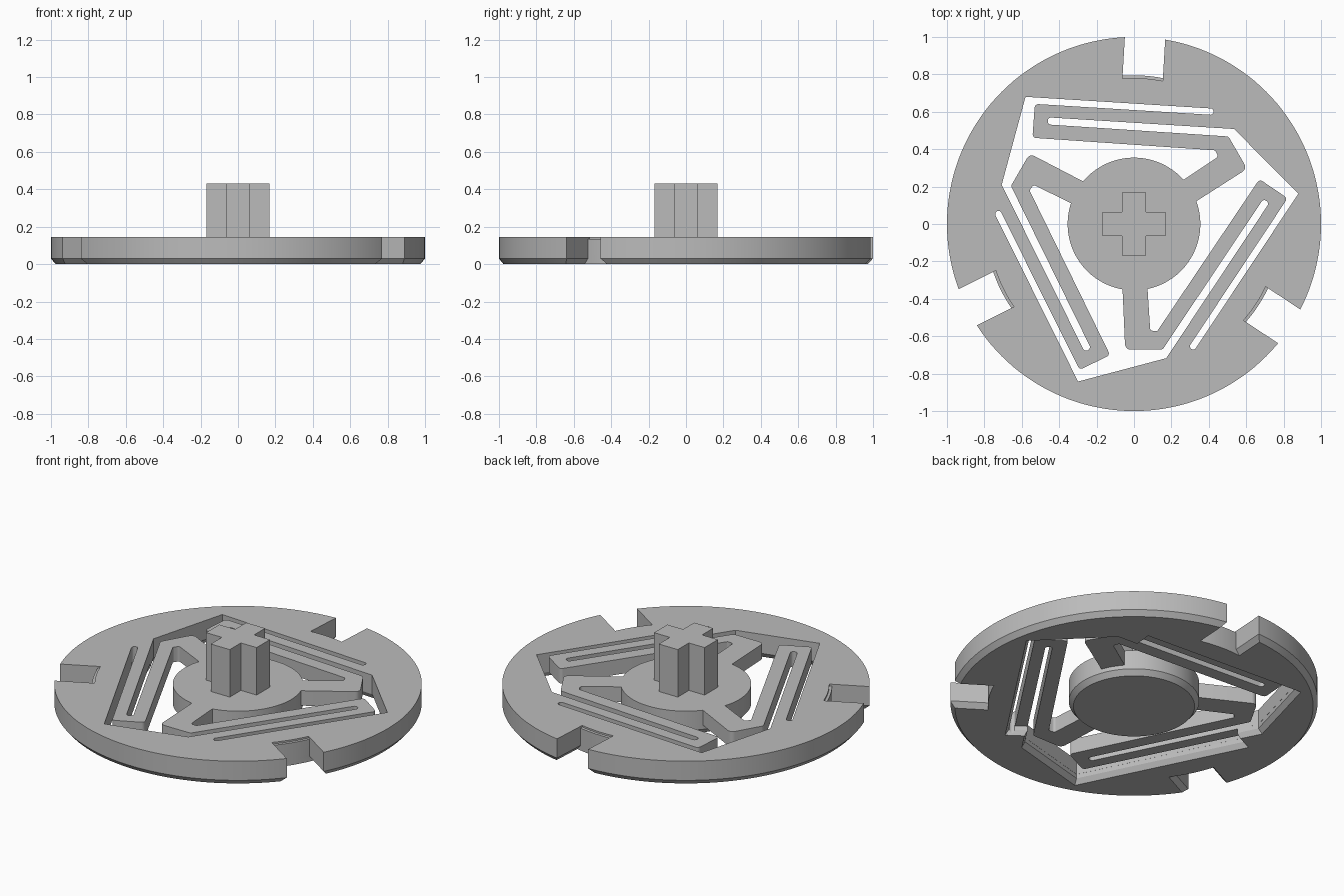
import bpy, bmesh, math
from mathutils import Vector, Matrix

if "Cube" in bpy.data.objects:
    bpy.data.objects.remove(bpy.data.objects["Cube"], do_unlink=True)

TOP, CHAMFER, ARM_UNDERSIDE, HUB_R = 0.145, 0.025, 0.055, 0.355

grey = bpy.data.materials.new("plain grey")
grey.use_nodes = True
grey.diffuse_color = (0.5, 0.5, 0.5, 1)
grey.node_tree.nodes["Principled BSDF"].inputs["Base Color"].default_value = (0.5, 0.5, 0.5, 1)


def loft(name, levels):
    """Closed solid through (z, outline) levels with equal point counts."""
    bm = bmesh.new()
    rings = [[bm.verts.new((p[0], p[1], z)) for p in pts] for z, pts in levels]
    n = len(rings[0])
    for a, b in zip(rings, rings[1:]):
        for i in range(n):
            j = (i + 1) % n
            bm.faces.new((a[i], a[j], b[j], b[i]))
    bm.faces.new(rings[0][::-1])
    bm.faces.new(rings[-1])
    bmesh.ops.recalc_face_normals(bm, faces=bm.faces)
    mesh = bpy.data.meshes.new(name)
    bm.to_mesh(mesh)
    bm.free()
    mesh.materials.append(grey)
    obj = bpy.data.objects.new(name, mesh)
    bpy.context.collection.objects.link(obj)
    return obj


def combine(target, tool, operation):
    mod = target.modifiers.new(operation.lower(), 'BOOLEAN')
    mod.operation, mod.solver, mod.object = operation, 'EXACT', tool
    bpy.context.view_layer.objects.active = target
    bpy.ops.object.modifier_apply(modifier=mod.name)
    bpy.data.objects.remove(tool, do_unlink=True)


def turn(pts, degrees):
    rot = Matrix.Rotation(math.radians(degrees), 2)
    return [rot @ Vector(p[:2]) for p in pts]


def scaled(pts, s):
    return [Vector(p) * s for p in pts]


def circle(r, n):
    return [(r * math.cos(math.tau * i / n), r * math.sin(math.tau * i / n)) for i in range(n)]


def rounded(corners, steps=5):
    """Fillet each (x, y, radius) corner of an outline."""
    out = []
    for i, (x, y, r) in enumerate(corners):
        p = Vector((x, y))
        if not r:
            out.append(p)
            continue
        a = (Vector(corners[i - 1][:2]) - p).normalized()
        b = (Vector(corners[(i + 1) % len(corners)][:2]) - p).normalized()
        half = a.angle(b) / 2
        centre = p + (a + b).normalized() * r / math.sin(half)
        start = p + a * r / math.tan(half) - centre
        end = p + b * r / math.tan(half) - centre
        sweep = math.atan2(start.x * end.y - start.y * end.x, start.dot(end))
        out += [centre + Matrix.Rotation(sweep * k / steps, 2) @ start for k in range(steps + 1)]
    return out


# Disc with a chamfered lower rim
rim = circle(1, 144)
disc = loft("slotted_disc", [(0, scaled(rim, 1 - CHAMFER)), (0.03, rim), (TOP, rim)])

# Recess that thins the folded arms from below
side = [(-0.58, 0.68), (0.42, 0.617), (0.41, 0.515), (0.535, 0.508)]
outline = [p for k in range(3) for p in turn(side, -120 * k)]
recess = loft("recess_cutter", [(-0.03, scaled(outline, 1.06)), (0.03, scaled(outline, 1.001)),
                                (ARM_UNDERSIDE, scaled(outline, 1.001))])
combine(disc, recess, 'DIFFERENCE')

# Openings: inner side of one arm and its outer slot, then the inner slot of the next arm
inner_side = [(0.21, 0.20, 0), (0.45, 0.36, 0.015), (0.435, 0.394, 0.012),
              (-0.543, 0.461, 0.02), (-0.53, 0.642, 0.02),
              (0.424, 0.583, 0.016), (0.426, 0.617, 0.016), (-0.58, 0.68, 0)]
next_slot = [(0.535, 0.508, 0), (-0.46, 0.57, 0.017), (-0.462, 0.532, 0.017),
             (0.505, 0.468, 0.02), (0.605, 0.295, 0.03), (0.26, 0.075, 0)]
spun = turn(next_slot, 120)
opening = rounded(inner_side + [(p.x, p.y, c[2]) for p, c in zip(spun, next_slot)])
for k in range(3):
    pts = turn(opening, 120 * k)
    combine(disc, loft("opening_cutter", [(-0.1, pts), (0.3, pts)]), 'DIFFERENCE')


# Three rim notches with a thin shelf at the back wall
def notch(half, r, k):
    arc = [(math.sqrt(r * r - y * y), y) for y in (half * (1 - i / 4) for i in range(9))]
    return turn([(1.2, -half), (1.2, half)] + arc, 86.6 + 120 * k)


for k in range(3):
    h = 0.108
    cutter = loft("notch_cutter", [(-0.03, notch(h + 2 * CHAMFER, 0.795, k)), (0.03, notch(h, 0.795, k)),
                                   (0.134, notch(h, 0.795, k)), (0.135, notch(h, 0.78, k)),
                                   (0.3, notch(h, 0.78, k))])
    combine(disc, cutter, 'DIFFERENCE')

# Full-depth central hub
hub = circle(HUB_R, 72)
puck = loft("hub", [(0, scaled(hub, 1 - CHAMFER / HUB_R)), (0.03, hub), (TOP, hub)])
combine(disc, puck, 'UNION')

# Cross-shaped drive post
a, b = 0.168, 0.063
quarter = [(a, -b), (a, b), (b, b)]
cross = [p for k in range(4) for p in turn(quarter, 90 * k)]
post = loft("cross_post", [(0.1, cross), (0.43, cross)])

# Smooth the round walls, keep the creases
bpy.ops.object.select_all(action='DESELECT')
for obj in (disc, post):
    obj.select_set(True)
bpy.context.view_layer.objects.active = disc
bpy.ops.object.shade_smooth_by_angle(angle=math.radians(20))
